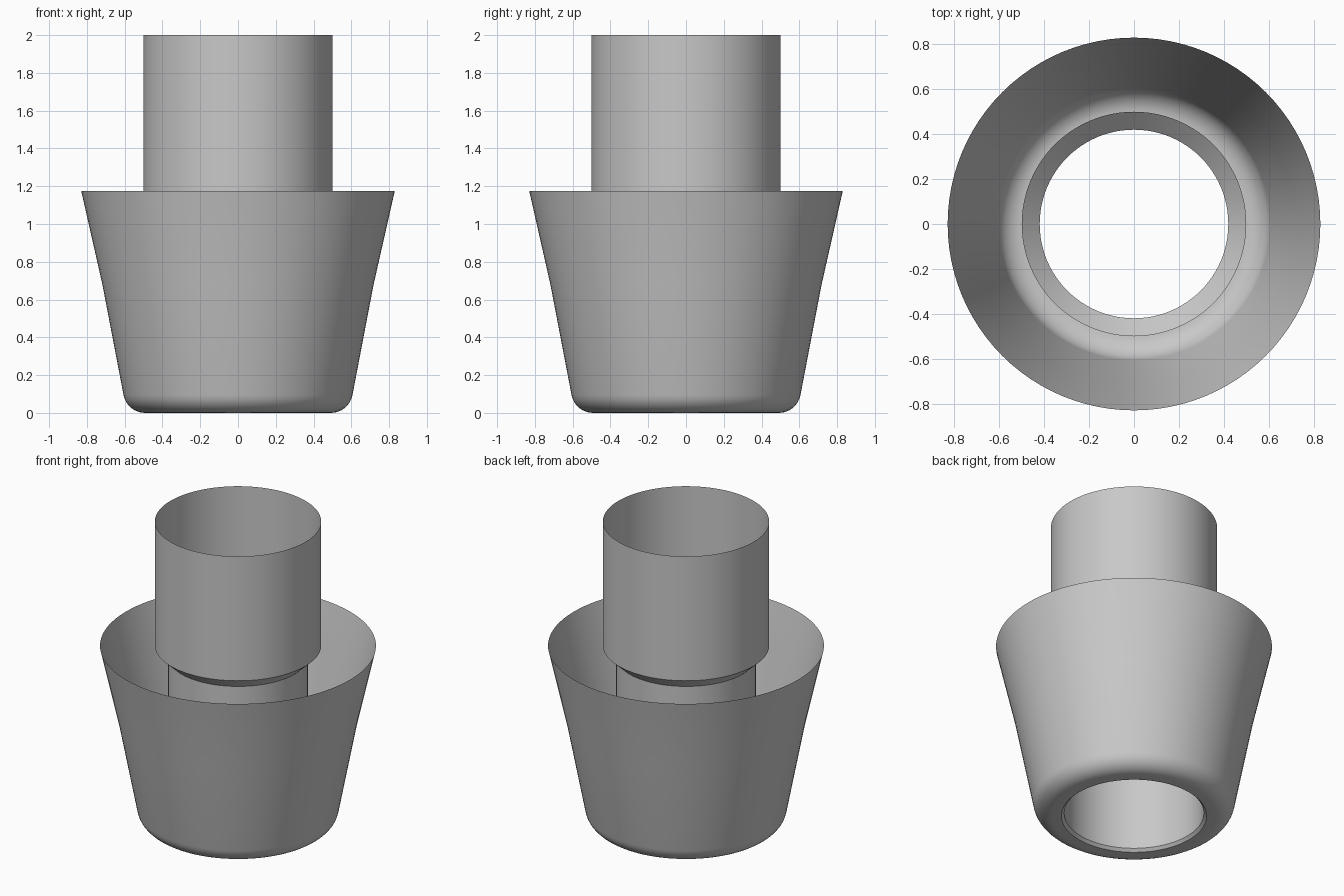
import bpy
import bmesh
from math import cos, sin, pi, radians

SEGMENTS = 96

default_cube = bpy.data.objects.get("Cube")
if default_cube:
    bpy.data.objects.remove(default_cube, do_unlink=True)

grey = bpy.data.materials.new("plain_grey")
grey.use_nodes = True
colour = (0.58, 0.58, 0.58, 1)
grey.diffuse_color = colour
grey.node_tree.nodes["Principled BSDF"].inputs["Base Color"].default_value = colour


def revolve(name, profile):
    """Turn a (radius, height) profile around z into an open, thin shell."""
    bm = bmesh.new()
    rings = []
    for radius, height in profile:
        angles = [2 * pi * i / SEGMENTS for i in range(SEGMENTS)]
        rings.append([bm.verts.new((radius * cos(a), radius * sin(a), height)) for a in angles])
    for low, high in zip(rings, rings[1:]):
        for i in range(SEGMENTS):
            j = (i + 1) % SEGMENTS
            bm.faces.new((low[i], low[j], high[j], high[i]))
    mesh = bpy.data.meshes.new(name)
    bm.to_mesh(mesh)
    bm.free()
    mesh.materials.append(grey)
    obj = bpy.data.objects.new(name, mesh)
    bpy.context.collection.objects.link(obj)
    bpy.ops.object.select_all(action="DESELECT")
    obj.select_set(True)
    bpy.context.view_layer.objects.active = obj
    bpy.ops.object.shade_smooth_by_angle(angle=radians(30))
    return obj


# Flared cup: flat base ring, rounded lower edge, then two gently flaring walls
fillet_steps = 8
fillet = []
for step in range(fillet_steps + 1):
    a = radians(80) * step / fillet_steps
    fillet.append((0.492 + 0.116 * sin(a), 0.116 * (1 - cos(a))))
revolve("flared_cup", [(0.437, 0)] + fillet + [(0.718, 0.68), (0.83, 1.175)])

# Central tube: chamfered bottom lip, narrow bore, sloped shoulder, wide collar
revolve("stepped_tube", [(0.437, 0), (0.42, 0.018), (0.42, 1.1), (0.5, 1.175), (0.5, 2)])
